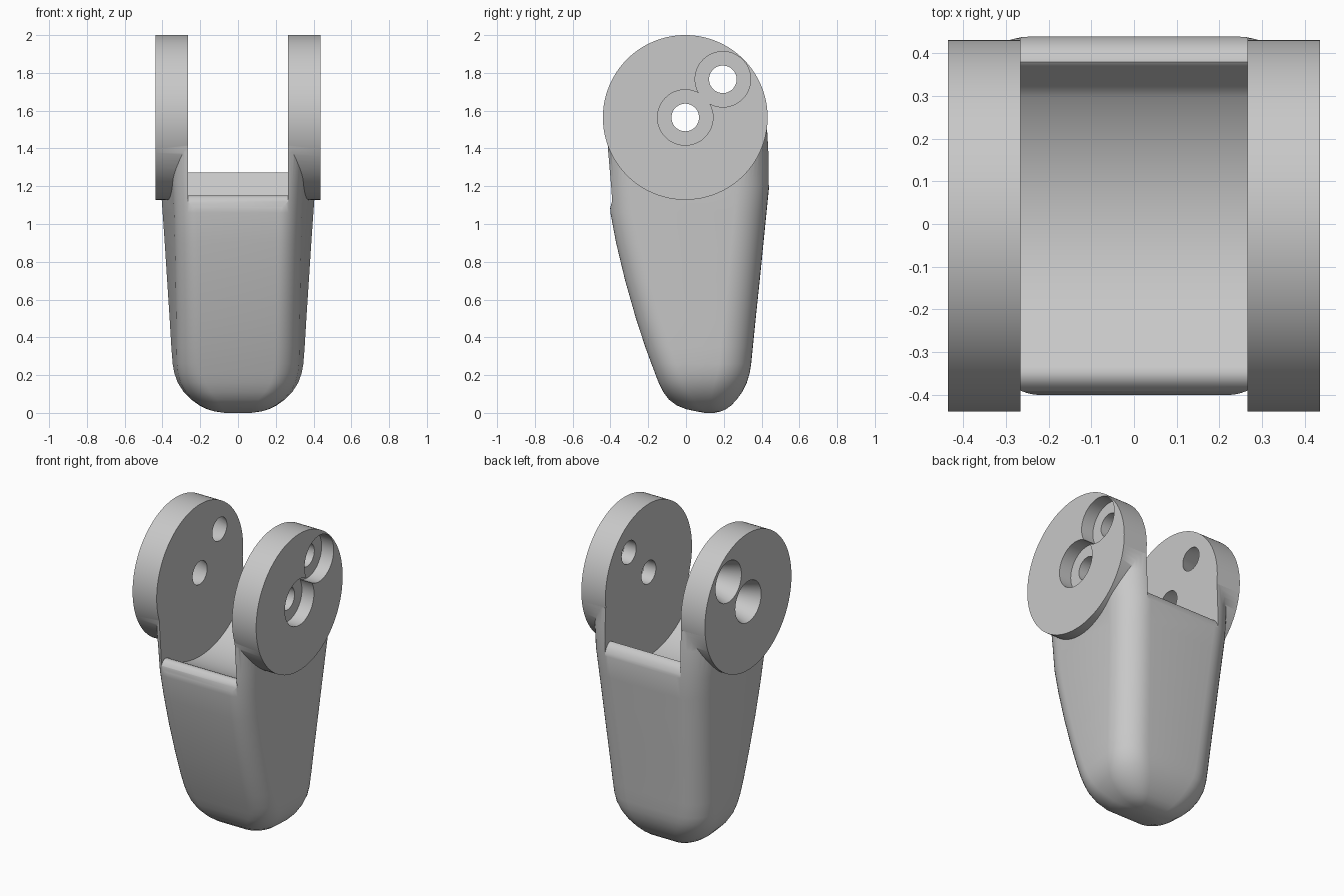
import bpy, bmesh
from math import sin, cos, pi, sqrt

cube = bpy.data.objects.get("Cube")
if cube:
    bpy.data.objects.remove(cube, do_unlink=True)

GREY = (0.58, 0.58, 0.58, 1)
grey = bpy.data.materials.new("plain grey")
grey.use_nodes = True
grey.diffuse_color = GREY
grey.node_tree.nodes["Principled BSDF"].inputs["Base Color"].default_value = GREY

AXIS_Y, AXIS_Z, DISC_R = -0.004, 1.564, 0.436
HALF_W, SLOT_W = 0.436, 0.266
HOLES = [(AXIS_Y, AXIS_Z), (0.195, 1.766)]


def loft(name, rings):
    """Skin a list of equally long closed rings and cap both ends."""
    bm = bmesh.new()
    loops = [[bm.verts.new(p) for p in ring] for ring in rings]
    n = len(loops[0])
    for a, b in zip(loops, loops[1:]):
        for i in range(n):
            j = (i + 1) % n
            bm.faces.new((a[i], a[j], b[j], b[i]))
    bm.faces.new(loops[0][::-1])
    bm.faces.new(loops[-1])
    bmesh.ops.recalc_face_normals(bm, faces=bm.faces)
    mesh = bpy.data.meshes.new(name)
    bm.to_mesh(mesh)
    bm.free()
    obj = bpy.data.objects.new(name, mesh)
    bpy.context.collection.objects.link(obj)
    mesh.materials.append(grey)
    return obj


def circle(x, y, z, r, n):
    return [(x, y + r * cos(2 * pi * i / n), z + r * sin(2 * pi * i / n)) for i in range(n)]


def round_rect(z, front, back, half_x):
    """Horizontal rounded section of the limb, narrower towards the front."""
    ring = []
    limit = min(half_x * 0.6, (back - front) * 0.38)
    widest = back - min(0.17, limit)
    for k, (sx, sy) in enumerate([(1, 1), (-1, 1), (-1, -1), (1, -1)]):
        r = min(0.17 if sy > 0 else 0.13, limit)
        cy = back - r if sy > 0 else front + r
        for i in range(11):
            a = (k + i / 10) * pi / 2
            y = cy + r * sin(a)
            taper = 1 - 0.29 * max(0, widest - y)
            ring.append(((sx * (half_x - r) + r * cos(a)) * taper, y, z))
    return ring


def combine(obj, tool, operation):
    mod = obj.modifiers.new(tool.name, "BOOLEAN")
    mod.object, mod.operation, mod.solver = tool, operation, "EXACT"
    bpy.context.view_layer.objects.active = obj
    bpy.ops.object.modifier_apply(modifier=mod.name)
    bpy.data.objects.remove(tool, do_unlink=True)


# Tapered limb: height, front y, back y, half width
sections = [
    (0, 0.1, 0.15, 0.07), (0.008, 0.055, 0.185, 0.125), (0.02, 0.0, 0.213, 0.165),
    (0.04, -0.05, 0.24, 0.205), (0.07, -0.09, 0.268, 0.247), (0.11, -0.12, 0.297, 0.287),
    (0.16, -0.145, 0.322, 0.319), (0.21, -0.164, 0.337, 0.337), (0.26, -0.183, 0.345, 0.346),
    (0.35, -0.216, 0.354, 0.353), (0.5, -0.265, 0.369, 0.362), (0.7, -0.322, 0.39, 0.375),
    (0.9, -0.37, 0.41, 0.388), (1.06, -0.4, 0.426, 0.399), (1.2, -0.407, 0.44, 0.409),
    (1.38, -0.418, 0.437, 0.421), (1.5, -0.422, 0.43, 0.428)]
limb = loft("clevis_limb", [round_rect(*s) for s in sections])

# Hinge discs, made as one drum that the slot divides
drum = loft("hinge_drum", [circle(s * HALF_W, AXIS_Y, AXIS_Z, DISC_R, 128) for s in (-1, 1)])
combine(limb, drum, "UNION")

# Slot between the discs: hollow floor with a rounded front lip and back rim
floor_r = 0.533
arc = [(y, AXIS_Z - sqrt(floor_r ** 2 - y * y)) for y in [-0.31 + 0.635 * i / 24 for i in range(25)]]
slot = ([(-0.7, 2.3), (-0.7, 1.06), (-0.405, 1.06), (-0.4, 1.09), (-0.392, 1.118),
         (-0.38, 1.138), (-0.365, 1.149), (-0.348, 1.152), (-0.33, 1.146)] + arc
        + [(0.37, 1.265), (0.38, 1.272), (0.394, 1.27), (0.41, 1.26), (0.424, 1.243),
           (0.435, 1.22), (0.442, 1.19), (0.7, 1.19), (0.7, 2.3)])
combine(limb, loft("slot_cutter", [[(s * SLOT_W, y, z) for y, z in slot] for s in (-1, 1)]), "DIFFERENCE")

# Pin holes: through bores, stepped recesses on one side, cones on the other
for y, z in HOLES:
    cutters = [("bore", [(-0.6, 0.073), (0.6, 0.073)]),
               ("recess", [(HALF_W - 0.085, 0.147), (0.6, 0.147)]),
               ("cone", [(-0.6, 0.186), (-SLOT_W + 0.01, 0.07)])]
    for name, ends in cutters:
        combine(limb, loft(name + "_cutter", [circle(x, y, z, r, 48) for x, r in ends]), "DIFFERENCE")

bpy.ops.object.select_all(action="DESELECT")
limb.select_set(True)
bpy.context.view_layer.objects.active = limb
bpy.ops.object.shade_smooth_by_angle(angle=0.7)
